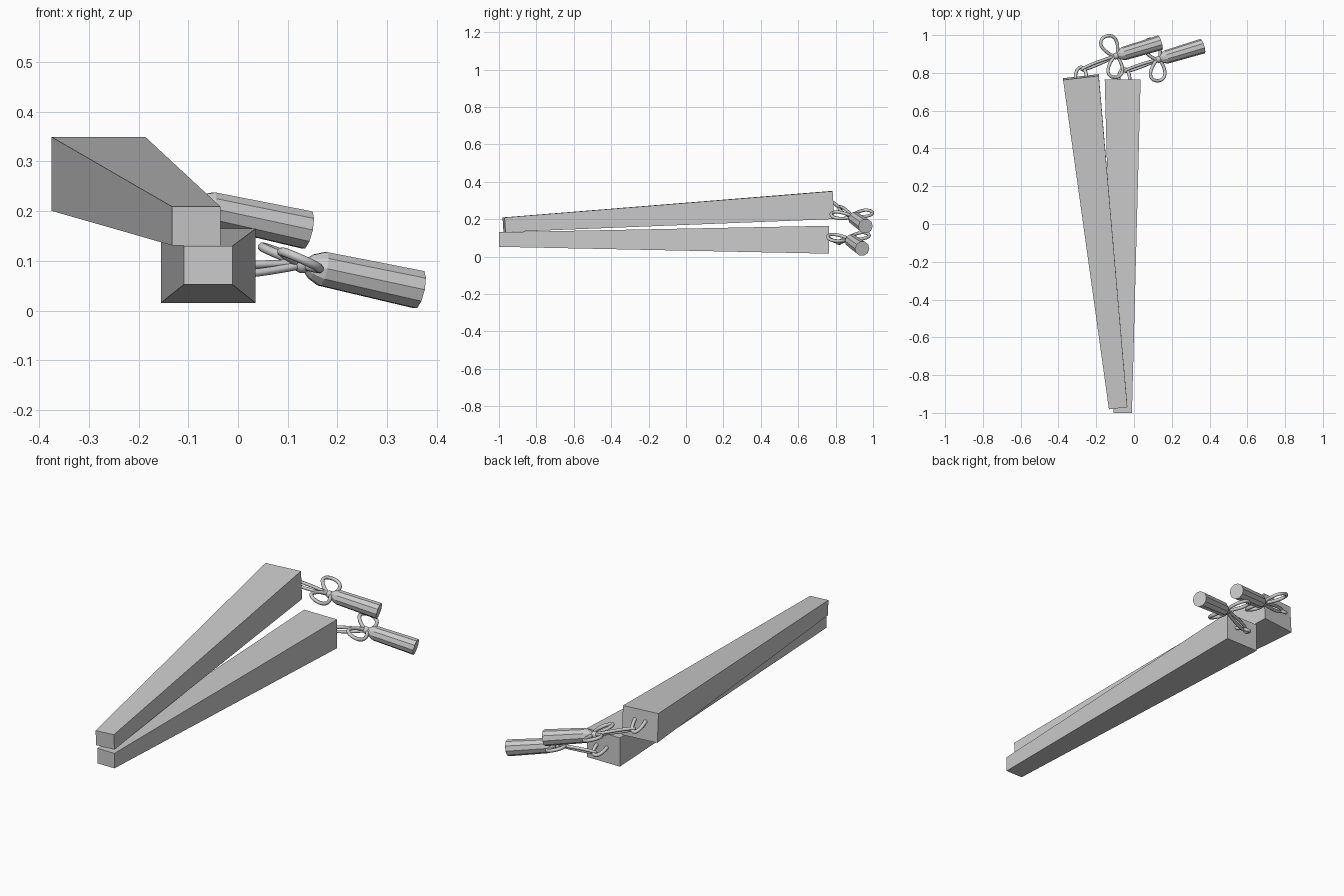
import bpy, bmesh, math
from mathutils import Vector as V

if "Cube" in bpy.data.objects:
    bpy.data.objects.remove(bpy.data.objects["Cube"])


def mesh_object(name, bm):
    bmesh.ops.recalc_face_normals(bm, faces=bm.faces)
    me = bpy.data.meshes.new(name)
    bm.to_mesh(me)
    bm.free()
    ob = bpy.data.objects.new(name, me)
    bpy.context.collection.objects.link(ob)
    return ob


def loft(name, rings):
    bm = bmesh.new()
    rs = [[bm.verts.new(p) for p in r] for r in rings]
    n = len(rs[0])
    for a, b in zip(rs, rs[1:]):
        for i in range(n):
            bm.faces.new((a[i], a[(i + 1) % n], b[(i + 1) % n], b[i]))
    bm.faces.new(rs[0])
    bm.faces.new(rs[-1])
    return mesh_object(name, bm)


def tapered_bar(name, front, back, yaw, pitch):
    """Rectangular bar between two end centres, thin end at the front."""
    side = V((math.cos(yaw), math.sin(yaw), 0))
    up = V((0, -math.sin(pitch), math.cos(pitch)))
    rings = []
    for c, w, h in ((front, 0.049, 0.039), (back, 0.095, 0.0745)):
        rings.append([V(c) + side * sx * w + up * sz * h
                      for sx, sz in ((-1, -1), (1, -1), (1, 1), (-1, 1))])
    return loft(name, rings)


def cord(name, pts, r, closed=False):
    cu = bpy.data.curves.new(name, 'CURVE')
    cu.dimensions = '3D'
    cu.bevel_depth = r
    cu.bevel_resolution = 2
    cu.use_fill_caps = True
    sp = cu.splines.new('POLY')
    sp.points.add(len(pts) - 1)
    for q, p in zip(sp.points, pts):
        q.co = (*p, 1)
    sp.use_cyclic_u = closed
    sp.use_smooth = True
    ob = bpy.data.objects.new(name, cu)
    bpy.context.collection.objects.link(ob)
    bpy.ops.object.select_all(action='DESELECT')
    ob.select_set(True)
    bpy.context.view_layer.objects.active = ob
    bpy.ops.object.convert(target='MESH')


def teardrop(start, reach, side, n=28):
    """Closed loop leaving start, with its far end at start + reach."""
    pts = []
    for i in range(n):
        t = 2 * math.pi * i / n
        u = (1 - math.cos(t)) / 2
        pts.append(start + reach * u + side * math.sin(t) * (0.45 + 0.65 * u))
    return pts


def tassel(name, start, end, n=10):
    axis = end - start
    q = axis.to_track_quat('Z', 'Y')
    L = axis.length
    prof = ((0, 0.015), (0.012, 0.026), (0.035, 0.036), (L, 0.04))
    loft(name, [[start + q @ V((r * math.cos(2 * math.pi * i / n),
                                r * math.sin(2 * math.pi * i / n), z))
                 for i in range(n)] for z, r in prof])


def cord_set(tag, knot, hole, hang):
    # U-shaped eye on the thick end of the bar
    mid = [hole + V((0.029 * math.cos(a), 0, 0)) + hang * math.sin(a)
           for a in [math.pi * i / 14 for i in range(15)]]
    root = V((0, -0.02, 0))
    cord(tag + "_eye", [mid[0] + root] + mid + [mid[-1] + root], 0.009)
    # doubled leader from eye to knot
    tip = hole + hang * 0.75 + V((0.005, 0, 0))
    cord(tag + "_leader", teardrop(knot, tip - knot, V((-0.003, 0.008, 0.010))),
         0.008, True)
    # two bow loops
    cord(tag + "_bow_loop_back", teardrop(knot, V((-0.057, 0.103, 0.028)),
         V((0.045, 0.022, -0.016))), 0.009, True)
    cord(tag + "_bow_loop_front", teardrop(knot, V((-0.005, -0.113, 0.012)),
         V((0.046, 0.0, -0.02))), 0.009, True)
    # knot
    bm = bmesh.new()
    bmesh.ops.create_uvsphere(bm, u_segments=12, v_segments=8, radius=0.018)
    ob = mesh_object(tag + "_knot", bm)
    ob.location = knot
    ob.data.shade_smooth()
    # faceted tassel
    tassel(tag + "_tassel", knot + V((0.008, 0.003, -0.002)),
           knot + V((0.235, 0.071, -0.051)))


# Bars
tapered_bar("lower_bar", (-0.06, -1.0, 0.091), (-0.06, 0.765, 0.09), 0, 0)
tapered_bar("upper_bar", (-0.084, -0.973, 0.17), (-0.281, 0.778, 0.275),
            math.radians(6.5), math.radians(3.5))

# Cords and tassels
cord_set("lower", V((0.129, 0.871, 0.093)), V((-0.052, 0.768, 0.095)),
         V((0, 0.054, -0.025)))
cord_set("upper", V((-0.096, 0.889, 0.213)), V((-0.281, 0.778, 0.295)),
         V((0, 0.052, -0.04)))
